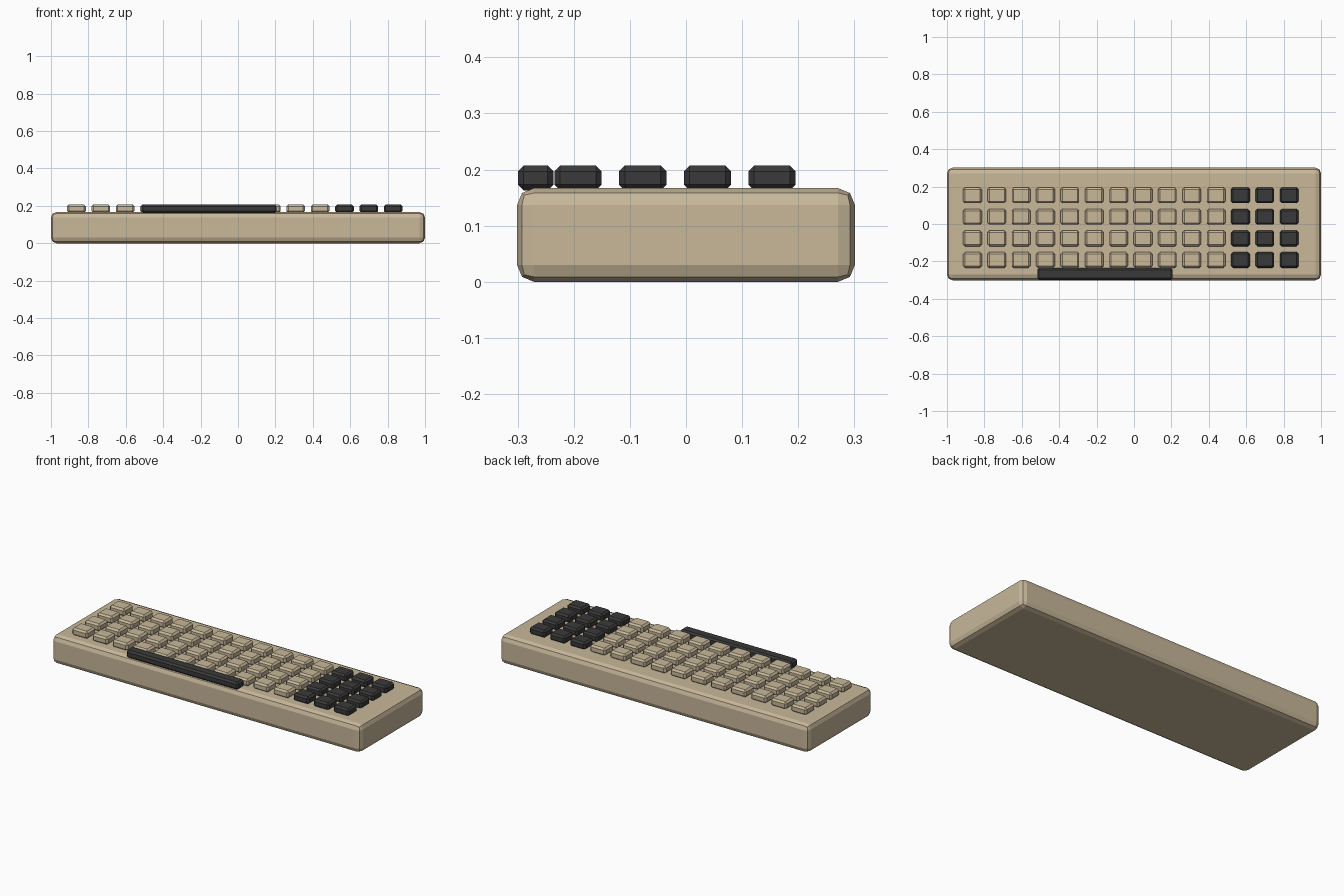
import bpy
import bmesh
from mathutils import Matrix, Vector

cube = bpy.data.objects.get("Cube")
if cube:
    bpy.data.objects.remove(cube, do_unlink=True)


def make_material(name, color):
    mat = bpy.data.materials.new(name)
    mat.use_nodes = True
    mat.diffuse_color = color
    mat.node_tree.nodes["Principled BSDF"].inputs["Base Color"].default_value = color
    return mat


def bevelled_box(name, center, size, bevel, segments, mat):
    bm = bmesh.new()
    bmesh.ops.create_cube(bm, size=1, matrix=Matrix.Diagonal((*size, 1)))
    mesh = bpy.data.meshes.new(name)
    bm.to_mesh(mesh)
    bm.free()
    mesh.materials.append(mat)
    obj = bpy.data.objects.new(name, mesh)
    obj.location = Vector(center)
    bpy.context.collection.objects.link(obj)
    mod = obj.modifiers.new("Edge bevel", "BEVEL")
    mod.width = bevel
    mod.segments = segments
    return obj


beige = make_material("beige plastic", (0.578, 0.479, 0.323, 1))
charcoal = make_material("charcoal plastic", (0.042, 0.042, 0.042, 1))

# Case
CASE_HEIGHT = 0.167
bevelled_box("case", (0, 0, CASE_HEIGHT / 2), (2, 0.602, CASE_HEIGHT), 0.03, 2, beige)

# Key grid, with three dark columns on the model's left
COLUMNS, ROWS, DARK_COLUMNS = 14, 4, 3
KEY_Z, KEY_HEIGHT, KEY_BEVEL = 0.185, 0.044, 0.01
for row in range(ROWS):
    for col in range(COLUMNS):
        dark = col >= COLUMNS - DARK_COLUMNS
        bevelled_box(
            f"key_row{row + 1}_column{col + 1}",
            (-0.864 + col * 0.1303, 0.1535 - row * 0.1153, KEY_Z),
            (0.1, 0.084, KEY_HEIGHT), KEY_BEVEL, 1,
            charcoal if dark else beige)

# Space bar
bevelled_box("space_bar", (-0.155, -0.268, KEY_Z), (0.724, 0.063, KEY_HEIGHT),
             KEY_BEVEL, 1, charcoal)
